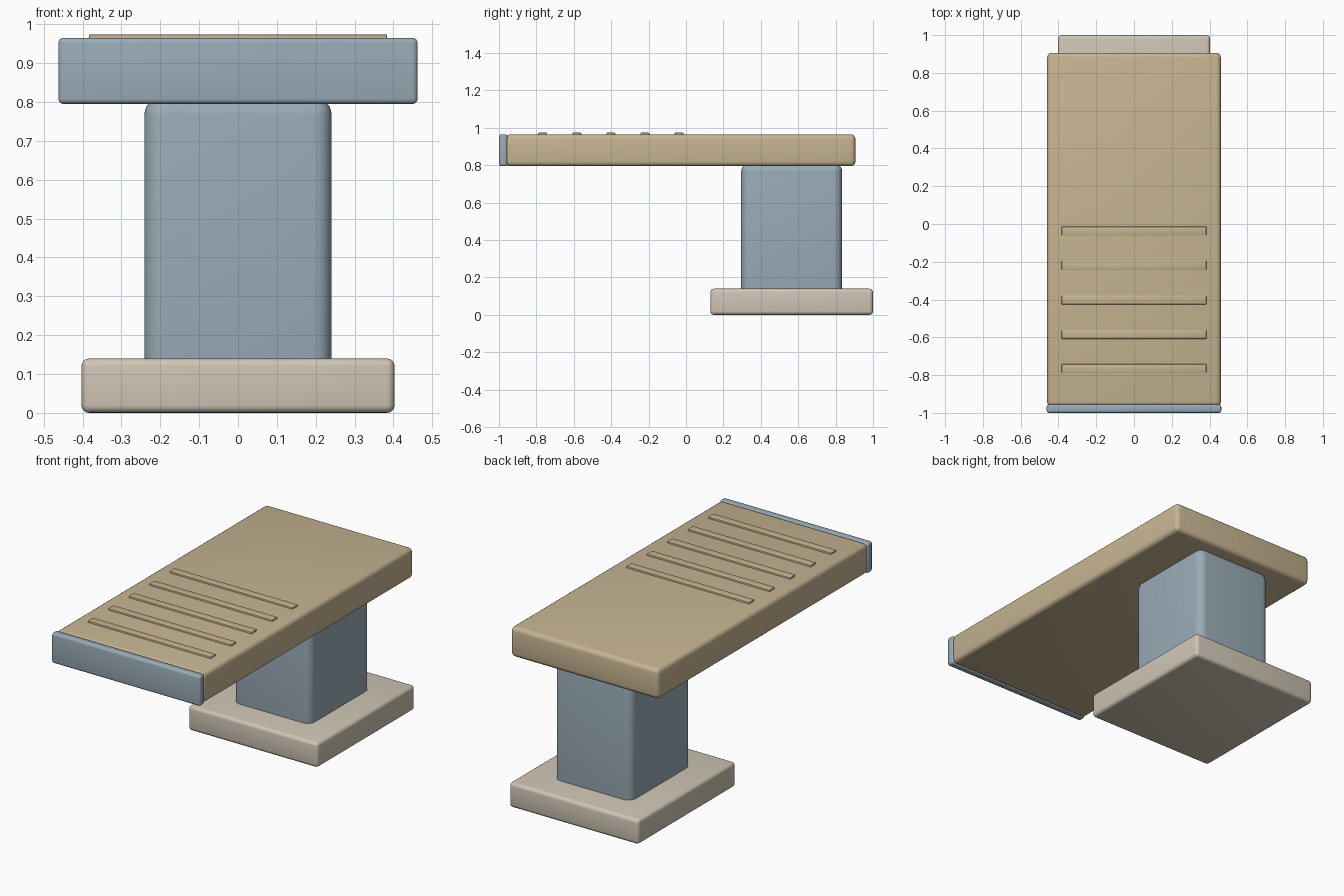
import bpy
import math

cube = bpy.data.objects.get("Cube")
if cube:
    bpy.data.objects.remove(cube, do_unlink=True)


def material(name, color):
    mat = bpy.data.materials.new(name)
    mat.use_nodes = True
    mat.diffuse_color = color
    mat.node_tree.nodes["Principled BSDF"].inputs["Base Color"].default_value = color
    return mat


def rounded_box(name, x, y, z, radius, mat, segments=4):
    """Box spanning the (low, high) pairs, with rounded edges."""
    spans = (x, y, z)
    bpy.ops.mesh.primitive_cube_add(size=1, location=[sum(s) / 2 for s in spans])
    obj = bpy.context.object
    obj.name = name
    obj.scale = [s[1] - s[0] for s in spans]
    bpy.ops.object.transform_apply(location=False, rotation=False, scale=True)
    obj.data.materials.append(mat)
    bevel = obj.modifiers.new("rounded_edges", "BEVEL")
    bevel.width = radius
    bevel.segments = segments
    bpy.ops.object.modifier_apply(modifier=bevel.name)
    bpy.ops.object.shade_smooth_by_angle(angle=math.radians(35))
    return obj


tan = material("tan", (0.57, 0.46, 0.29, 1))
blue = material("grey_blue", (0.32, 0.41, 0.47, 1))
beige = material("pale_beige", (0.62, 0.56, 0.46, 1))

# Foot and column, the column sunk into its neighbours
rounded_box("base", (-0.403, 0.403), (0.13, 1.0), (0, 0.14), 0.02, beige)
rounded_box("column", (-0.241, 0.241), (0.295, 0.835), (0.07, 0.812), 0.046, blue, 6)

# Long overhanging deck with its front edge board
rounded_box("deck", (-0.46, 0.46), (-0.965, 0.906), (0.795, 0.965), 0.025, tan)
rounded_box("front_edge", (-0.462, 0.462), (-1.0, -0.955), (0.795, 0.965), 0.013, blue)

# Raised grip strips across the front half
for i in range(5):
    y = -0.766 + i * 0.182
    rounded_box(f"grip_strip_{i + 1}", (-0.383, 0.383), (y - 0.024, y + 0.024),
                (0.955, 0.974), 0.004, tan, 2)
